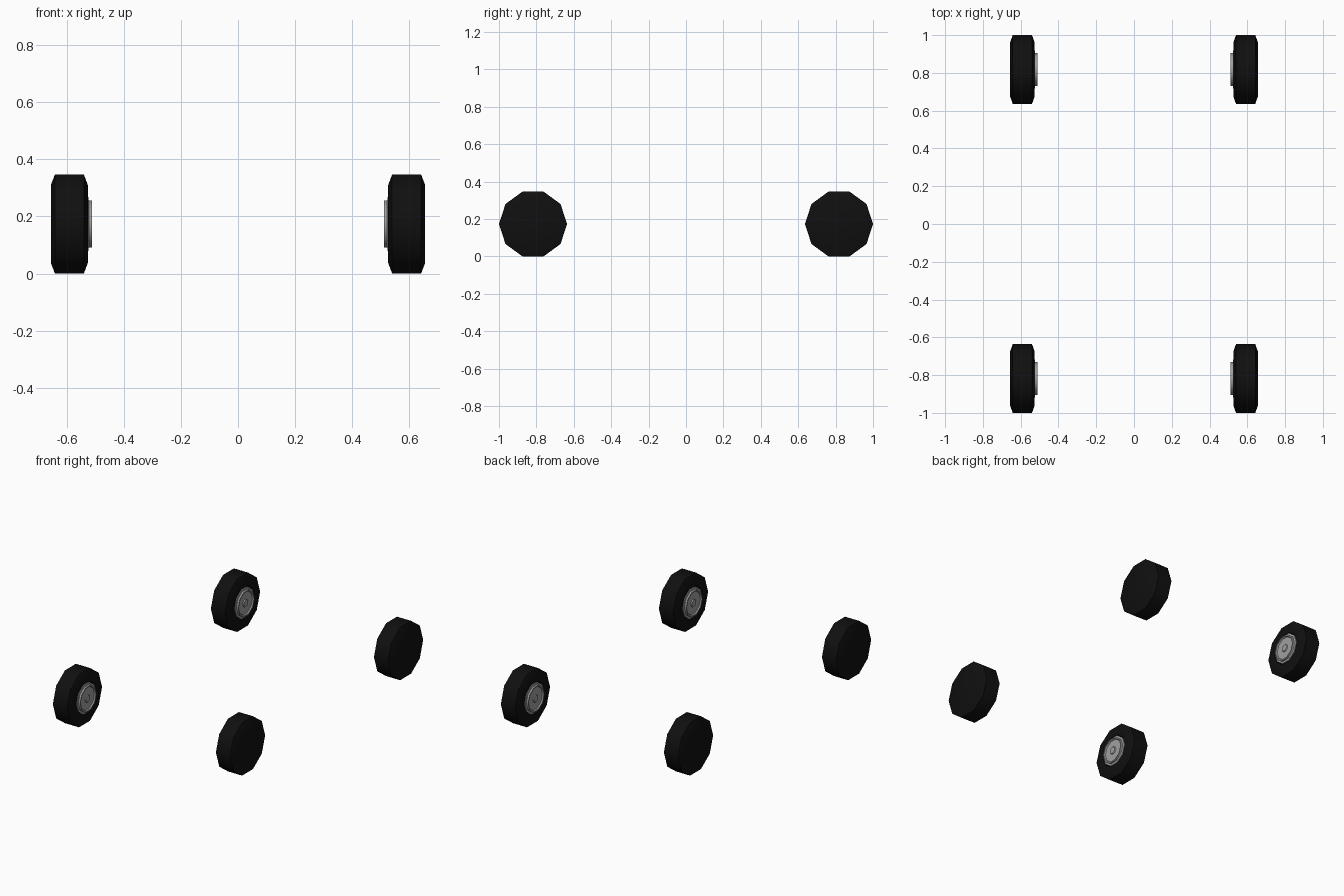
import bpy, bmesh, math

if "Cube" in bpy.data.objects:
    bpy.data.objects.remove(bpy.data.objects["Cube"])

SIDES = 10
CX, CY, CZ = 0.591, 0.818, 0.1735


def lathe(name, profile, side, y, color=None, segs=SIDES, smooth=None):
    """Spin (inward offset, radius) points around the axle (x axis)."""
    bm = bmesh.new()
    rings = []
    for t, r in profile:
        x = side * (CX - t)
        if r == 0:
            rings.append([bm.verts.new((x, y, CZ))] * segs)
        else:
            rings.append([bm.verts.new((x, y + r * math.cos(2 * math.pi * i / segs),
                                        CZ + r * math.sin(2 * math.pi * i / segs)))
                          for i in range(segs)])
    for a, b in zip(rings, rings[1:]):
        for i in range(segs):
            j = (i + 1) % segs
            bm.faces.new(dict.fromkeys([a[i], a[j], b[j], b[i]]))
    bmesh.ops.recalc_face_normals(bm, faces=bm.faces)
    mesh = bpy.data.meshes.new(name)
    bm.to_mesh(mesh)
    bm.free()
    ob = bpy.data.objects.new(name, mesh)
    bpy.context.collection.objects.link(ob)
    if color:
        mesh.materials.append(color)
    if smooth:
        bpy.ops.object.select_all(action='DESELECT')
        bpy.context.view_layer.objects.active = ob
        ob.select_set(True)
        bpy.ops.object.shade_smooth_by_angle(angle=math.radians(smooth))
    return ob


rubber = bpy.data.materials.new("rubber")
rubber.diffuse_color = (0.005, 0.005, 0.005, 1)
rubber.use_nodes = True
rubber.node_tree.nodes["Principled BSDF"].inputs["Base Color"].default_value = rubber.diffuse_color
metal = bpy.data.materials.new("metal")
metal.diffuse_color = (0.35, 0.35, 0.35, 1)
metal.use_nodes = True
metal.node_tree.nodes["Principled BSDF"].inputs["Base Color"].default_value = metal.diffuse_color

# chamfered tyre, closed on the outer side, open around the hub
TYRE = [(-0.065, 0), (-0.065, 0.143), (-0.051, 0.182), (0.051, 0.182),
        (0.065, 0.143), (0.065, 0.105), (0.05, 0.1), (0.05, 0)]
# hub with raised rim, shallow dish and centre boss
HUB = [(0.05, 0), (0.05, 0.1), (0.066, 0.1), (0.068, 0.0875), (0.079, 0.0865),
       (0.079, 0.078), (0.071, 0.074), (0.071, 0.026),
       (0.077, 0.022), (0.077, 0)]

for side, s_name in ((-1, "left"), (1, "right")):
    for end, e_name in ((-1, "front"), (1, "rear")):
        lathe(f"{e_name}_{s_name}_tyre", TYRE, side, end * CY, rubber, smooth=40)
        lathe(f"{e_name}_{s_name}_hub", HUB, side, end * CY, metal, smooth=40)
